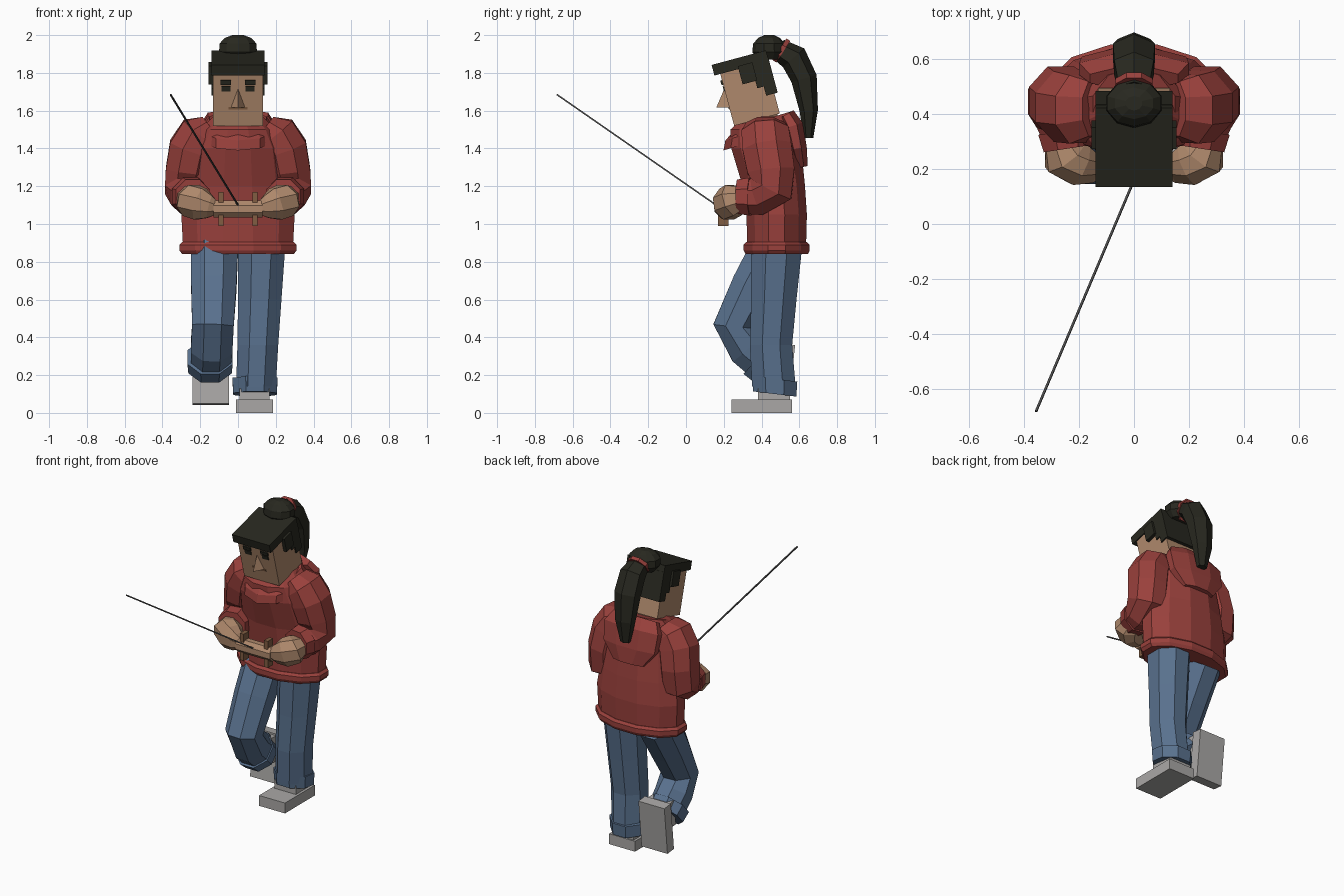
import bpy, bmesh, math
from mathutils import Vector, Matrix


def material(name, rgb):
    m = bpy.data.materials.new(name)
    m.diffuse_color = (*rgb, 1)
    return m


RED = material("red_cloth", (0.32, 0.052, 0.045))
JEANS = material("blue_denim", (0.10, 0.165, 0.27))
SKIN = material("skin", (0.43, 0.25, 0.15))
HAIR = material("dark_hair", (0.021, 0.021, 0.014))
SHOE = material("grey_shoe", (0.40, 0.39, 0.38))
WOOD = material("brown_wood", (0.22, 0.11, 0.055))
GREY = material("grey_string", (0.07, 0.07, 0.07))


def finish(name, bm, mat, matrix=None):
    if matrix:
        bm.transform(matrix)
    bmesh.ops.recalc_face_normals(bm, faces=bm.faces)
    mesh = bpy.data.meshes.new(name)
    bm.to_mesh(mesh)
    bm.free()
    mesh.materials.append(mat)
    ob = bpy.data.objects.new(name, mesh)
    bpy.context.collection.objects.link(ob)
    return ob


def box(name, lo, hi, mat, matrix=None):
    """Box between two corners."""
    bm = bmesh.new()
    lo, hi = Vector(lo), Vector(hi)
    bmesh.ops.create_cube(bm, size=1)
    for v in bm.verts:
        v.co = Vector([(lo[i] + hi[i]) / 2 + v.co[i] * (hi[i] - lo[i]) for i in range(3)])
    return finish(name, bm, mat, matrix)


def tube(name, stations, mat, n=8, ref=(1, 0, 0), axis=None):
    """Loft of n-sided rings; station = x, y, z, half width, half depth."""
    bm = bmesh.new()
    pts = [Vector(s[:3]) for s in stations]
    grow = 1 / math.cos(math.pi / n)
    rings = []
    for i, s in enumerate(stations):
        t = Vector(axis) if axis else pts[min(i + 1, len(pts) - 1)] - pts[max(i - 1, 0)]
        t.normalize()
        u = Vector(ref)
        u = (u - t * u.dot(t)).normalized()
        w = t.cross(u)
        ring = []
        for k in range(n):
            a = 2 * math.pi * (k + 0.5) / n
            ring.append(bm.verts.new(pts[i] + u * (s[3] * grow * math.cos(a))
                                     + w * (s[4] * grow * math.sin(a))))
        rings.append(ring)
    for r, q in zip(rings, rings[1:]):
        for k in range(n):
            bm.faces.new((r[k], r[(k + 1) % n], q[(k + 1) % n], q[k]))
    bm.faces.new(rings[0])
    bm.faces.new(rings[-1])
    return finish(name, bm, mat)


Z = (0, 0, 1)

# Trousers: straight standing leg and bent stepping leg, each with a cuff
tube("standing_leg", [(.125, .48, .88, .125, .135), (.115, .465, .60, .115, .12),
                      (.105, .45, .36, .108, .112), (.095, .465, .14, .105, .115)], JEANS, axis=Z)
tube("standing_cuff", [(.09, .47, .10, .115, .115), (.09, .47, .18, .12, .12)],
     JEANS, axis=(0, .12, 1))
tube("bent_leg", [(-.125, .48, .88, .125, .13), (-.128, .36, .67, .12, .12),
                  (-.133, .255, .46, .11, .11), (-.14, .33, .345, .11, .11),
                  (-.145, .42, .27, .105, .11)], JEANS)
tube("bent_cuff", [(-.148, .385, .295, .12, .12), (-.148, .44, .245, .115, .115)], JEANS)

# Shoes: sole block plus upper block
for side, m in (("standing", Matrix.Translation((.087, .44, 0))),
                ("bent", Matrix.Translation((-.145, .565, .24)) @ Matrix.Rotation(math.radians(84), 4, 'X'))):
    box(side + "_shoe_sole", (-.097, -.20, 0), (.097, .12, .07), SHOE, m)
    box(side + "_shoe_upper", (-.08, -.06, .06), (.08, .11, .13), SHOE, m)

# Sweater body, hem, collar and hood lying on the back
tube("sweater_body", [(0, .48, .86, .29, .155), (0, .48, 1.05, .30, .16),
                      (0, .465, 1.2, .28, .165), (0, .425, 1.4, .25, .185),
                      (0, .41, 1.5, .20, .175), (0, .43, 1.57, .13, .12)], RED, n=12, axis=Z)
tube("sweater_hem", [(0, .48, .84, .295, .165), (0, .48, .86, .31, .175),
                     (0, .48, .89, .31, .175), (0, .48, .905, .295, .16)], RED, n=12, axis=Z)
tube("collar", [(0, .40, 1.45, .19, .20), (0, .40, 1.50, .19, .19), (0, .42, 1.555, .15, .15)],
     RED, n=10, axis=(0, -.3, 1))
tube("hood", [(0, .53, 1.58, .16, .045), (0, .565, 1.52, .20, .055),
              (0, .59, 1.40, .19, .05), (0, .61, 1.30, .11, .035)], RED)

# Arms, sleeve cuffs and hands
for s, side in ((1, "left"), (-1, "right")):
    tube(side + "_sleeve", [(s * .15, .42, 1.52, .06, .10), (s * .20, .42, 1.48, .11, .125),
                            (s * .245, .43, 1.40, .12, .13), (s * .268, .45, 1.28, .115, .125),
                            (s * .272, .45, 1.19, .115, .12), (s * .255, .38, 1.145, .10, .10),
                            (s * .24, .30, 1.14, .085, .085)], RED)
    tube(side + "_sleeve_cuff", [(s * .25, .34, 1.145, .10, .10), (s * .24, .275, 1.145, .09, .09)], RED)
    tube(side + "_hand", [(s * .265, .30, 1.14, .06, .06), (s * .25, .25, 1.125, .085, .085),
                          (s * .20, .215, 1.105, .085, .075), (s * .15, .205, 1.09, .06, .055),
                          (s * .12, .205, 1.085, .04, .04)], SKIN, ref=Z)
    # Spool end plates
    box(side + "_spool_end", (s * .09 - .014, .17, .99), (s * .09 + .014, .225, 1.17), WOOD)

# Spool bar and taut string
tube("spool_bar", [(-.13, .20, 1.08, .045, .045), (.13, .20, 1.08, .045, .045)], SKIN, ref=Z)
tube("string", [(0, .16, 1.10, .004, .004), (-.357, -.683, 1.685, .004, .004)], GREY, n=4)

# Head, tilted forward, origin at the front of the chin
H = Matrix.Translation((0, .255, 1.52)) @ Matrix.Rotation(math.radians(15), 4, 'X')
tube("neck", [(0, .41, 1.44, .10, .09), (0, .39, 1.62, .09, .09)], SKIN)
box("head", (-.132, 0, 0), (.132, .25, .32), SKIN, H)
box("hair_cap", (-.14, -.032, .284), (.14, .266, .342), HAIR, H)
box("hair_back", (-.14, .205, .11), (.14, .268, .30), HAIR, H)
for s, side in ((1, "left"), (-1, "right")):
    xs = sorted((s * .12, s * .155))
    box(side + "_side_lock", (xs[0], .10, .20), (xs[1], .18, .30), HAIR, H)
    xs = sorted((s * .125, s * .14))
    box(side + "_hair_step", (xs[0], .17, .16), (xs[1], .22, .30), HAIR, H)
    xs = sorted((s * .037, s * .092))
    box(side + "_eyebrow", (xs[0], -.009, .225), (xs[1], 0, .25), HAIR, H)
    box(side + "_eye", (xs[0] + .004, -.005, .19), (xs[1] - .004, 0, .217), HAIR, H)
box("mouth", (-.05, -.005, .09), (.05, 0, .103), WOOD, H)

# Nose wedge
bm = bmesh.new()
a, b, c, d = [bm.verts.new(p) for p in
              ((-.038, .002, .10), (.038, .002, .10), (0, .002, .205), (0, -.066, .118))]
for f in ((a, b, c), (a, d, b), (b, d, c), (c, d, a)):
    bm.faces.new(f)
finish("nose", bm, SKIN, H)

# Bun, red hair tie and ponytail
tube("bun", [(0, .44, 1.87, .07, .06), (0, .44, 1.91, .10, .085), (0, .44, 1.955, .098, .08),
             (0, .44, 1.985, .07, .055), (0, .44, 2.0, .03, .025)], HAIR, n=10, axis=Z)
tube("hair_tie", [(0, .495, 1.925, .068, .068), (0, .515, 1.912, .068, .068)], RED)
tube("ponytail", [(0, .49, 1.925, .055, .05), (0, .57, 1.88, .072, .065),
                  (0, .625, 1.77, .076, .06), (0, .65, 1.60, .06, .042),
                  (0, .648, 1.455, .03, .022)], HAIR, n=6)
